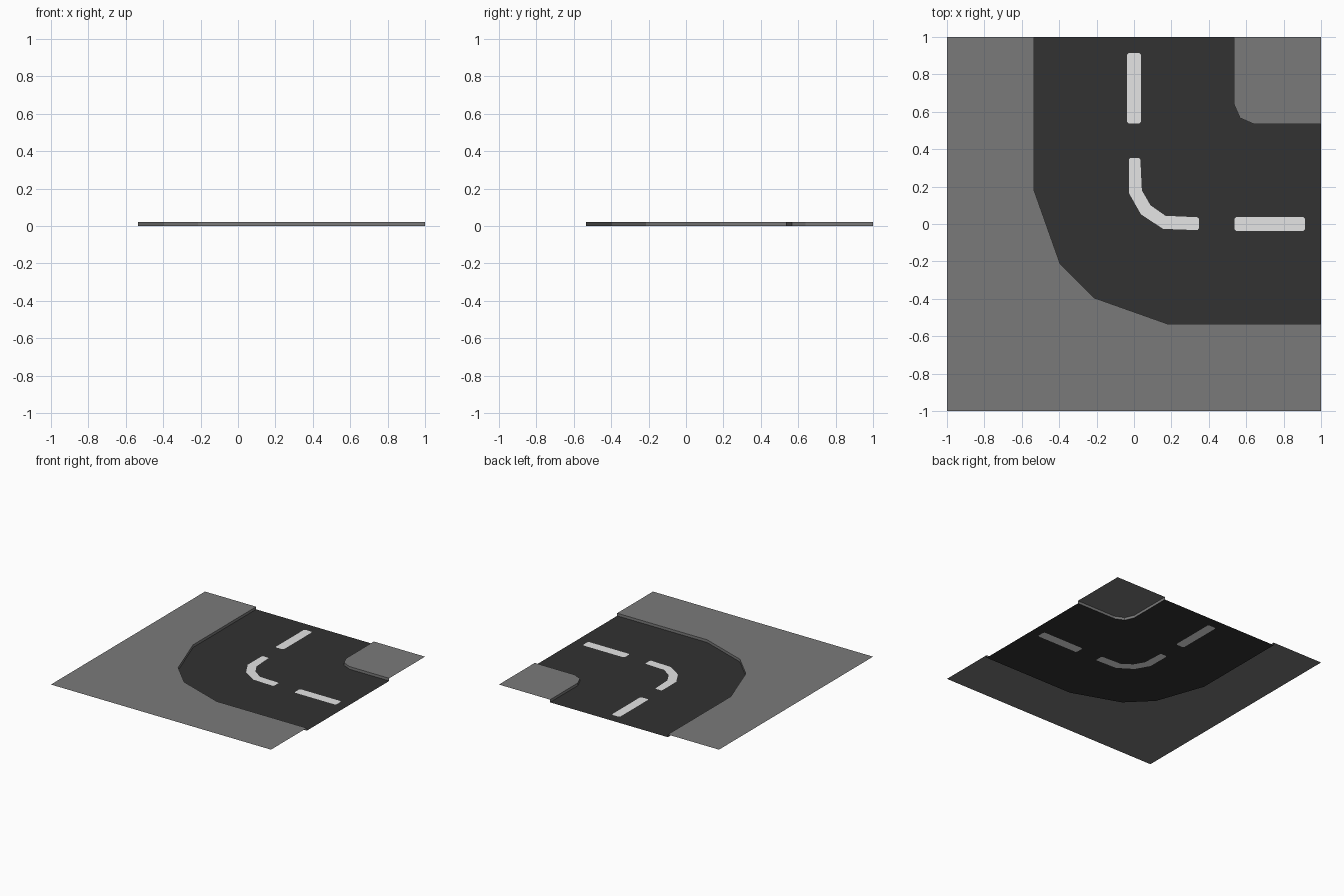
import bpy, bmesh

if "Cube" in bpy.data.objects:
    bpy.data.objects.remove(bpy.data.objects["Cube"])

CURB = 0.022   # pavement height above the road
H = 0.535      # half width of the road


def material(name, v):
    m = bpy.data.materials.new(name)
    m.diffuse_color = (v, v, v, 1)
    m.use_nodes = True
    m.node_tree.nodes["Principled BSDF"].inputs["Base Color"].default_value = m.diffuse_color
    return m


ASPHALT = material("dark asphalt", 0.032)
PAVING = material("grey paving", 0.195)
PAINT = material("white paint", 0.78)


def finish(name, bm, mat):
    mesh = bpy.data.meshes.new(name)
    bm.to_mesh(mesh)
    bm.free()
    mesh.materials.append(mat)
    ob = bpy.data.objects.new(name, mesh)
    bpy.context.collection.objects.link(ob)
    return ob


def flat(name, loops, mat):
    """Flat upward-facing sheet at road level; loops after the first are holes."""
    bm = bmesh.new()
    edges = []
    for loop in loops:
        vs = [bm.verts.new((x, y, 0)) for x, y in loop]
        edges += [bm.edges.new((vs[i - 1], vs[i])) for i in range(len(vs))]
    bmesh.ops.triangle_fill(bm, use_beauty=True, edges=edges, normal=(0, 0, 1))
    bm.normal_update()
    for f in bm.faces:
        if f.normal.z < 0:
            f.normal_flip()
    return finish(name, bm, mat)


def pavement(name, curb, corners):
    """Raised sheet with a curb wall along its road edge (road lies left of the path)."""
    bm = bmesh.new()
    top = [bm.verts.new((x, y, CURB)) for x, y in curb]
    low = [bm.verts.new((x, y, 0)) for x, y in curb]
    rest = [bm.verts.new((x, y, CURB)) for x, y in corners]
    face = bm.faces.new(top + rest)
    face.normal_update()
    if face.normal.z < 0:
        face.normal_flip()
    for i in range(len(curb) - 1):
        bm.faces.new((low[i + 1], low[i], top[i], top[i + 1]))
    return finish(name, bm, PAVING)


def swap(points):
    """Mirror across the diagonal x = y."""
    return [(y, x) for x, y in reversed(points)]


# Curb lines, each mirrored across the diagonal of the bend
half_outer = [(-H, 1), (-H, 0.182), (-0.395, -0.213)]
outer = half_outer + swap(half_outer)
half_inner = [(1, H), (0.64, H), (0.567, 0.567)]
inner = half_inner + swap(half_inner)[1:]

# Painted dashes: two straight ones with clipped corners and one bent one
w, a, b, c = 0.037, 0.536, 0.915, 0.01
dash_y = [(-w, a + c), (-w + c, a), (w - c, a), (w, a + c),
          (w, b - c), (w - c, b), (c - w, b), (-w, b - c)]
dash_x = swap(dash_y)
bend = [(-0.027, 0.345), (-0.027, 0.165), (0.037, 0.052), (0.155, -0.026),
        (0.34, -0.033), (0.347, -0.023), (0.347, 0.028), (0.34, 0.036),
        (0.168, 0.044), (0.088, 0.1), (0.042, 0.18), (0.034, 0.345),
        (0.026, 0.354), (-0.019, 0.354)]

# Road with the dashes cut out, and the dashes set flush into it
flat("road", [outer + inner, dash_y, dash_x, bend], ASPHALT)
for name, shape in (("dash_back", dash_y), ("dash_right", dash_x), ("dash_bend", bend)):
    flat(name, [shape], PAINT)

# Pavements
pavement("outer_pavement", outer, [(1, -1), (-1, -1), (-1, 1)])
pavement("inner_pavement", inner, [(1, 1)])
